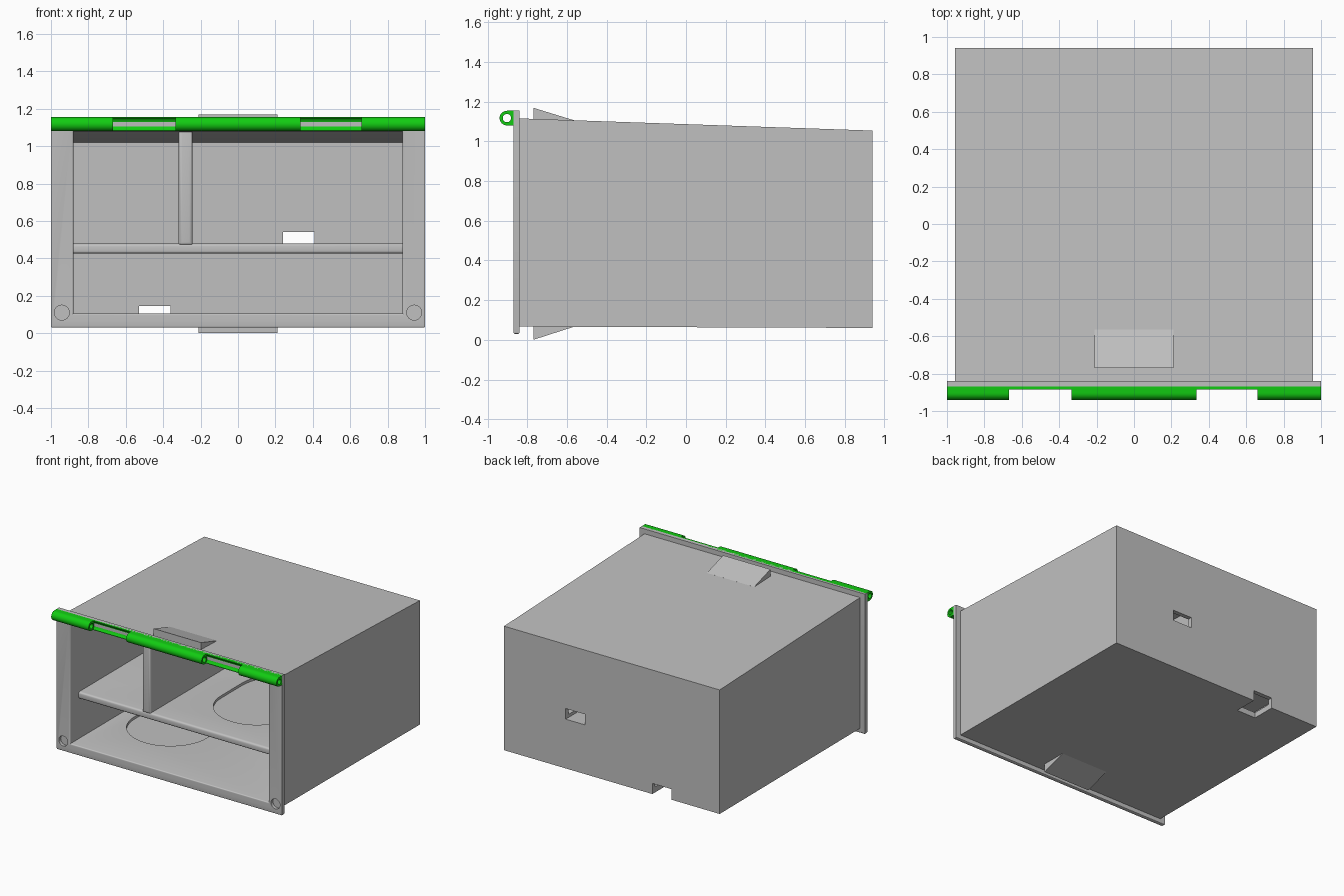
import bpy, bmesh, math

if "Cube" in bpy.data.objects:
    bpy.data.objects.remove(bpy.data.objects["Cube"])

def material(name, rgb):
    m = bpy.data.materials.new(name)
    m.diffuse_color = (*rgb, 1)
    m.use_nodes = True
    m.node_tree.nodes["Principled BSDF"].inputs["Base Color"].default_value = m.diffuse_color
    return m

grey = material("light grey", (0.53, 0.53, 0.53))
green = material("bright green", (0.006, 0.6, 0.006))

def prism(name, pts, lo, hi, axis='x', mat=grey):
    """Extrude a closed 2D profile along an axis: x uses (y,z), y uses (x,z), z uses (x,y)."""
    place = {'x': lambda p, t: (t, p[0], p[1]),
             'y': lambda p, t: (p[0], t, p[1]),
             'z': lambda p, t: (p[0], p[1], t)}[axis]
    bm = bmesh.new()
    a = [bm.verts.new(place(p, lo)) for p in pts]
    b = [bm.verts.new(place(p, hi)) for p in pts]
    bm.faces.new(a)
    bm.faces.new(b)
    n = len(pts)
    for i in range(n):
        bm.faces.new((a[i], a[(i + 1) % n], b[(i + 1) % n], b[i]))
    bmesh.ops.recalc_face_normals(bm, faces=bm.faces)
    me = bpy.data.meshes.new(name)
    bm.to_mesh(me)
    bm.free()
    ob = bpy.data.objects.new(name, me)
    bpy.context.collection.objects.link(ob)
    me.materials.append(mat)
    return ob

def box(name, x0, x1, y0, y1, z0, z1, mat=grey):
    return prism(name, [(y0, z0), (y1, z0), (y1, z1), (y0, z1)], x0, x1, 'x', mat)

def arc(cx, cy, r, a0, a1, n=16):
    return [(cx + r * math.cos(math.radians(a0 + (a1 - a0) * i / n)),
             cy + r * math.sin(math.radians(a0 + (a1 - a0) * i / n))) for i in range(n + 1)]

def circle(cx, cy, r, n=32):
    return arc(cx, cy, r, 0, 360, n)[:-1]

def combine(ob, other, op='DIFFERENCE'):
    """Apply a boolean and remove the second object."""
    m = ob.modifiers.new("bool", 'BOOLEAN')
    m.operation, m.object, m.solver = op, other, 'EXACT'
    bpy.context.view_layer.objects.active = ob
    bpy.ops.object.modifier_apply(modifier=m.name)
    bpy.data.objects.remove(other)

def round_edges(ob, test, r, seg=4):
    """Round every sharp edge whose two ends pass the test."""
    bm = bmesh.new()
    bm.from_mesh(ob.data)
    edges = [e for e in bm.edges if len(e.link_faces) == 2 and e.calc_face_angle(0) > 0.5
             and all(test(v.co) for v in e.verts)]
    bmesh.ops.bevel(bm, geom=edges, offset=r, segments=seg, profile=0.5, affect='EDGES')
    bm.to_mesh(ob.data)
    bm.free()

def smooth(ob):
    bpy.ops.object.select_all(action='DESELECT')
    ob.select_set(True)
    bpy.context.view_layer.objects.active = ob
    bpy.ops.object.shade_smooth_by_angle(angle=math.radians(30))

FRONT, BACK = -0.87, 0.94
FLOOR, SHELF = 0.105, 0.48

# Housing: sloped box with a front flange, hollowed from the front
housing = prism("housing", [(-0.86, 0.067), (BACK, 0.06), (BACK, 1.055), (-0.86, 1.117)], -0.957, 0.957)
flange = box("flange", -1, 1, FRONT, -0.84, 0.03, 1.155)
round_edges(flange, lambda c: c.z < 0.05, 0.008, 3)
combine(housing, flange, 'UNION')
cavity = prism("cavity", [(-1, FLOOR), (0.905, FLOOR), (0.905, 1.021), (FRONT, 1.08), (-1, 1.084)], -0.88, 0.88)
combine(housing, cavity)
round_edges(housing, lambda c: c.y < FRONT + 0.001 and abs(c.x) < 0.9 and c.z < 1.1, 0.01)

# Magnet recesses in the lower flange corners
for x in (-0.942, 0.942):
    combine(housing, prism("recess", circle(x, 0.11, 0.04), -1, FRONT + 0.025, 'y'))

# Shelf and upright divider with rounded front edges
shelf = box("shelf", -0.89, 0.89, -0.765, 0.92, 0.425, SHELF)
round_edges(shelf, lambda c: c.y < -0.7, 0.018)
divider = prism("divider", [(-0.765, SHELF - 0.01), (0.92, SHELF - 0.01), (0.92, 1.03), (-0.765, 1.09)],
                -0.318, -0.242)
round_edges(divider, lambda c: c.y < -0.7, 0.018)

# Shallow pad pockets with rounded ends
def pocket(x, top):
    pts = arc(x, -0.22, 0.32, 180, 360, 24) + arc(x, 0.05, 0.32, 0, 180, 24)
    return prism("pocket", pts, top - 0.02, top + 0.02, 'z')

combine(housing, pocket(-0.445, FLOOR))
combine(shelf, pocket(0.325, SHELF))

# Cable slots through the back wall
combine(housing, box("slot", -0.53, -0.36, 0.75, 1, 0, 0.145))
combine(housing, box("slot", 0.24, 0.41, 0.75, 1, 0.455, 0.54))
combine(shelf, box("slot", 0.24, 0.41, 0.75, 1, 0.455, 0.54))

# Snap-in wedges on top and bottom
prism("top_wedge", [(-0.77, 1.10), (-0.77, 1.17), (-0.565, 1.107), (-0.565, 1.10)], -0.21, 0.21)
prism("bottom_wedge", [(-0.77, 0.08), (-0.77, 0.0), (-0.565, 0.066), (-0.565, 0.08)], -0.21, 0.21)

# Hinge: rounded knuckles with a pin bore, and hollowed strips between them
HY, HZ, HR = -0.903, 1.118, 0.037
knuckle_profile = [(-0.857, HZ - HR)] + arc(HY, HZ, HR, 270, 90) + [(-0.857, HZ + HR)]
knuckles = []
for name, x0, x1 in (("left", -1.0, -0.668), ("middle", -0.335, 0.335), ("right", 0.66, 1.0)):
    k = prism("hinge_knuckle_" + name, knuckle_profile, x0, x1, 'x', green)
    combine(k, prism("bore", circle(HY, HZ, 0.021, 24), -2, 2, 'x', green))
    knuckles.append(k)
strip_profile = [(-0.857, HZ - HR), (-0.885, HZ - HR)] + arc(-0.908, HZ, 0.04, -55, 55) \
    + [(-0.885, HZ + HR), (-0.857, HZ + HR)]
for name, x0, x1 in (("left", -0.668, -0.335), ("right", 0.335, 0.66)):
    knuckles.append(prism("hinge_strip_" + name, strip_profile, x0, x1, 'x', green))

for ob in [housing, shelf, divider] + knuckles:
    smooth(ob)
